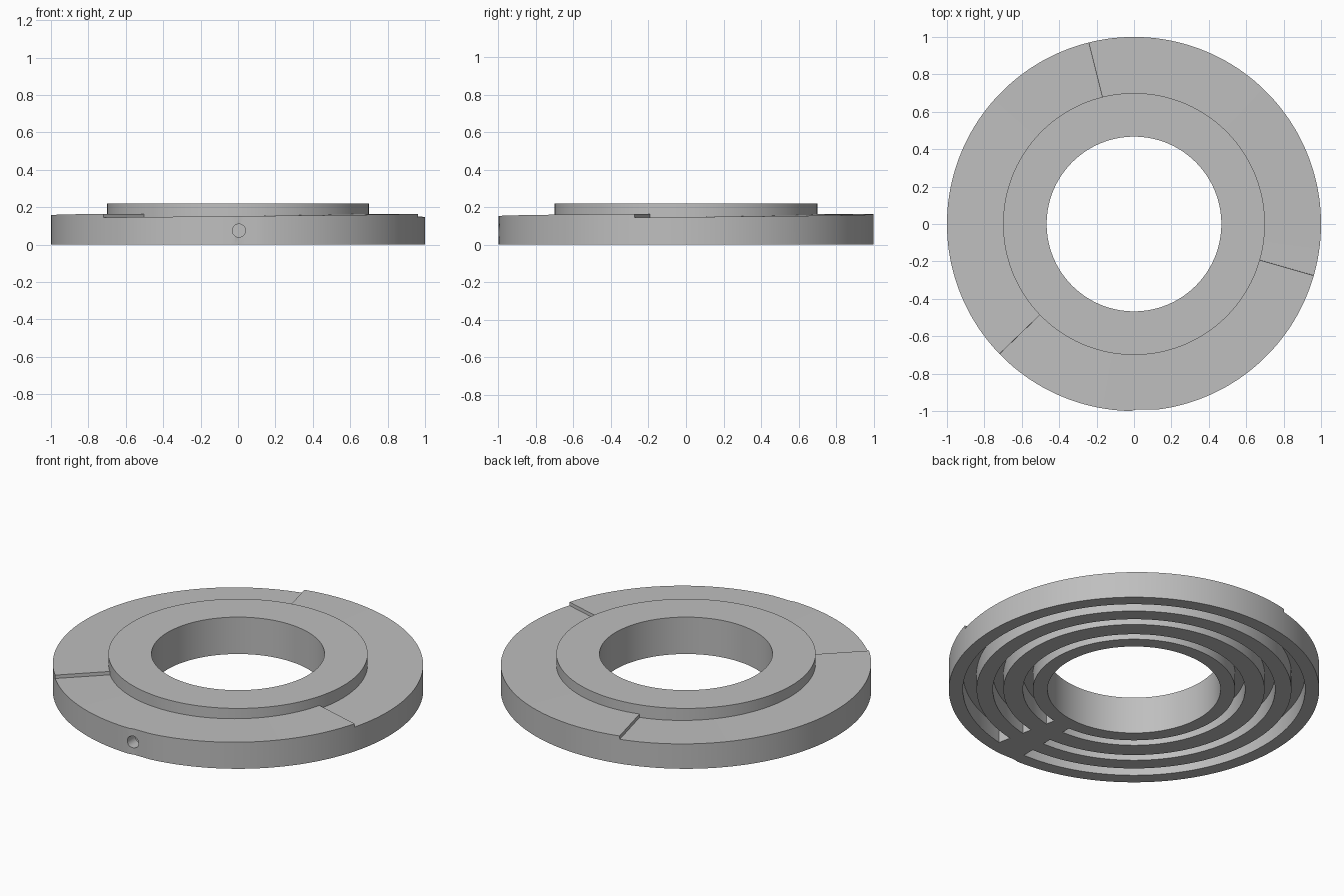
import bpy, bmesh
from math import radians, cos, sin

old = bpy.data.objects.get("Cube")
if old:
    bpy.data.objects.remove(old, do_unlink=True)

HEIGHT, COLLAR_R, BORE_R = 0.22, 0.70, 0.467
RAMP_LOW, RAMP_HIGH = 0.145, 0.165
FLAT_X, FLAT_Y = 0.118, -0.993

grey = bpy.data.materials.new("satin_grey")
grey.use_nodes = True
colour = (0.52, 0.52, 0.52, 1)
grey.diffuse_color = colour
grey.node_tree.nodes["Principled BSDF"].inputs["Base Color"].default_value = colour


def sweep(name, sections, closed):
    """Join (angle, profile) sections of (radius, z) points into a solid."""
    bm = bmesh.new()
    rings = []
    for angle, profile in sections:
        a = radians(angle)
        rings.append([bm.verts.new((r * cos(a), r * sin(a), z)) for r, z in profile])
    n = len(rings[0])
    count = len(rings)
    for i in range(count if closed else count - 1):
        a, b = rings[i], rings[(i + 1) % count]
        for j in range(n):
            k = (j + 1) % n
            bm.faces.new((a[j], b[j], b[k], a[k]))
    if not closed:
        bm.faces.new(rings[0])
        bm.faces.new(rings[-1])
    # small flat on the rim beside the port
    for v in bm.verts:
        if closed and 0 < v.co.x < FLAT_X and v.co.y < FLAT_Y:
            v.co.y = FLAT_Y
    bmesh.ops.recalc_face_normals(bm, faces=bm.faces)
    mesh = bpy.data.meshes.new(name)
    bm.to_mesh(mesh)
    bm.free()
    obj = bpy.data.objects.new(name, mesh)
    bpy.context.collection.objects.link(obj)
    return obj


# Ring body: raised collar and three rising ramps, each ending in a step
sections = []
for start in (104, 224, 344):
    for i in range(81):
        t = i / 80
        z = RAMP_LOW + (RAMP_HIGH - RAMP_LOW) * t
        profile = [(BORE_R, 0), (1, 0), (1, z), (COLLAR_R, z),
                   (COLLAR_R, HEIGHT), (BORE_R, HEIGHT)]
        sections.append((start + 0.05 + 119.95 * t, profile))
body = sweep("ring_body", sections, True)
body.data.materials.append(grey)

# Underside grooves, interrupted by a bridge at the front
cutters = []
for inner, outer in ((0.85, 0.924), (0.705, 0.762), (0.546, 0.60)):
    profile = [(inner, -0.05), (outer, -0.05), (outer, 0.1), (inner, 0.1)]
    arc = [(282 + 348 * i / 232, profile) for i in range(233)]
    cutters.append(sweep("groove_cutter", arc, False))

# Port drilled in from the front rim
bpy.ops.mesh.primitive_cylinder_add(vertices=32, radius=0.035, depth=0.55,
                                    location=(0.005, -0.825, 0.075),
                                    rotation=(radians(90), 0, 0))
port = bpy.context.object
port.name = "port_cutter"
cutters.append(port)

bpy.ops.object.select_all(action="DESELECT")
body.select_set(True)
bpy.context.view_layer.objects.active = body
for cutter in cutters:
    cutter.hide_render = True
    mod = body.modifiers.new("cut", "BOOLEAN")
    mod.operation = "DIFFERENCE"
    mod.solver = "EXACT"
    mod.object = cutter
    bpy.ops.object.modifier_apply(modifier=mod.name)
for cutter in cutters:
    bpy.data.objects.remove(cutter, do_unlink=True)

bpy.ops.object.shade_smooth_by_angle(angle=radians(30))
